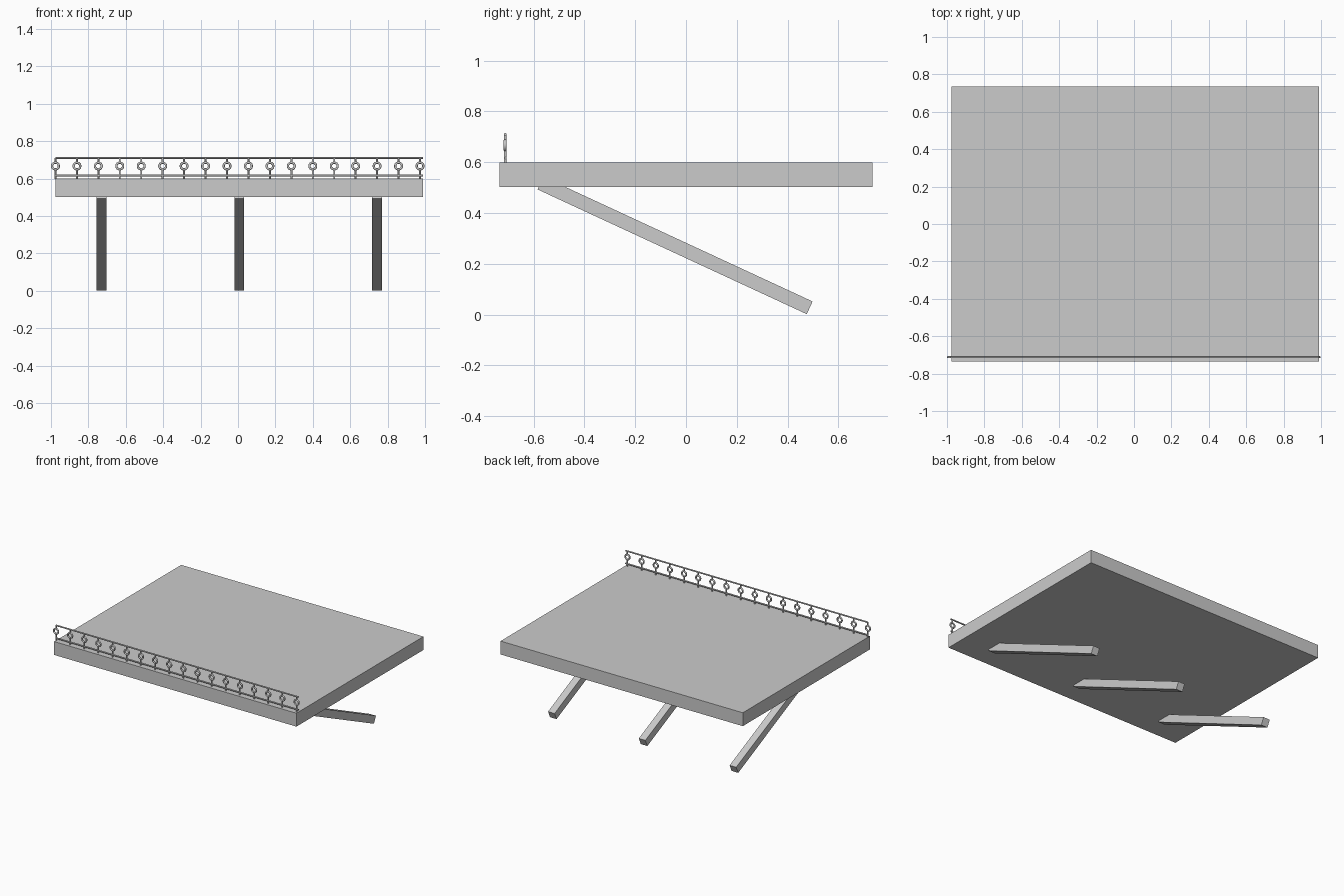
import bpy, math
from mathutils import Vector

if "Cube" in bpy.data.objects:
    bpy.data.objects.remove(bpy.data.objects["Cube"])

grey = bpy.data.materials.new("plain grey")
grey.diffuse_color = (0.6, 0.6, 0.6, 1)
grey.use_nodes = True
grey.node_tree.nodes["Principled BSDF"].inputs["Base Color"].default_value = grey.diffuse_color

CX = 0.0065          # middle of the slab
RAIL_Y = -0.712
RING_Z, RING_R, TUBE_R = 0.667, 0.018, 0.006


def finish(name):
    ob = bpy.context.object
    ob.name = name
    ob.data.materials.append(grey)
    return ob


def box(name, centre, size, tilt=0.0):
    bpy.ops.mesh.primitive_cube_add(size=1, location=centre)
    ob = finish(name)
    ob.scale = size
    ob.rotation_euler.x = tilt
    return ob


def rod(name, a, b, radius, sides=12):
    a, b = Vector(a), Vector(b)
    d = b - a
    bpy.ops.mesh.primitive_cylinder_add(vertices=sides, radius=radius, depth=d.length,
                                        location=(a + b) / 2)
    ob = finish(name)
    ob.rotation_euler = d.to_track_quat('Z', 'Y').to_euler()
    bpy.ops.object.shade_smooth_by_angle(angle=math.radians(40))
    return ob


# Balcony slab
box("floor_slab", (CX, 0, 0.551), (1.963, 1.47, 0.098))

# Slanted support beams, upper ends sunk into the slab
low, high = Vector((0, 0.487, 0.027)), Vector((0, -0.573, 0.518))
axis = high - low
tilt = math.atan2(axis.z, axis.y) - math.pi
for i, x in enumerate((CX - 0.736, CX, CX + 0.736)):
    mid = (low + high) / 2
    box(f"support_beam_{i + 1}", (x, mid.y, mid.z), (0.053, axis.length, 0.055), tilt)

# Horizontal rails
for name, z in (("top_rail", 0.71), ("bottom_rail", 0.617)):
    rod(name, (-0.975, RAIL_Y, z), (0.988, RAIL_Y, z), 0.0052)

# Balusters: a ring between a lower and an upper post
for i in range(18):
    x = -0.976 + i * 1.949 / 17
    bpy.ops.mesh.primitive_torus_add(major_radius=RING_R, minor_radius=TUBE_R,
                                     major_segments=24, minor_segments=10,
                                     location=(x, RAIL_Y, RING_Z),
                                     rotation=(math.pi / 2, 0, 0))
    finish(f"baluster_ring_{i + 1}")
    bpy.ops.object.shade_smooth()
    rod(f"lower_post_{i + 1}", (x, RAIL_Y, 0.598), (x, RAIL_Y, RING_Z - RING_R), 0.005)
    rod(f"upper_post_{i + 1}", (x, RAIL_Y, RING_Z + RING_R), (x, RAIL_Y, 0.71), 0.005)
